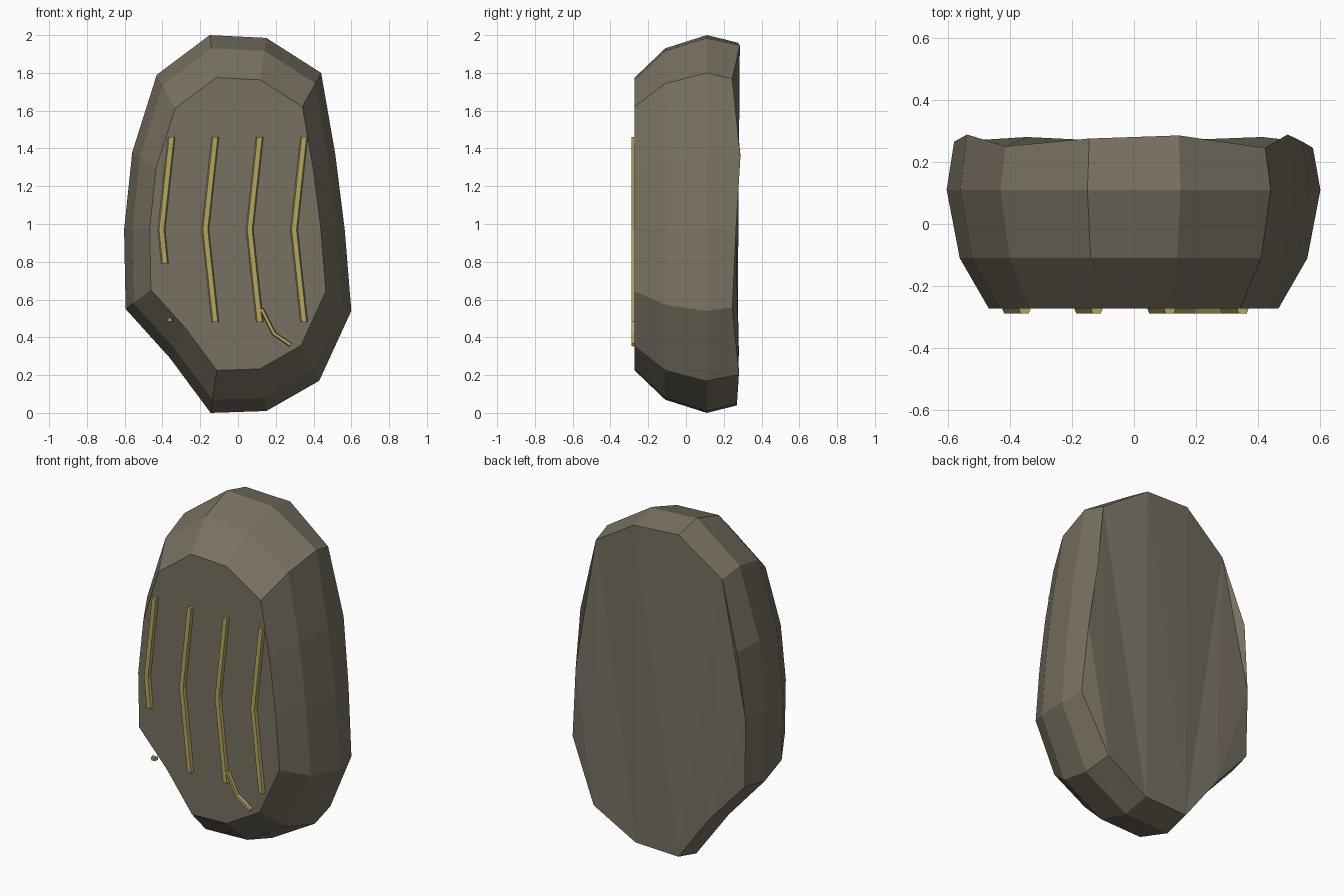
import bpy, bmesh
from mathutils import Vector

if "Cube" in bpy.data.objects:
    bpy.data.objects.remove(bpy.data.objects["Cube"])


def material(name, rgb):
    m = bpy.data.materials.new(name)
    m.diffuse_color = (*rgb, 1)
    m.use_nodes = True
    m.node_tree.nodes["Principled BSDF"].inputs["Base Color"].default_value = m.diffuse_color
    return m


STONE = material("grey brown stone", (0.19, 0.165, 0.122))
GOLD = material("dull gold", (0.46, 0.375, 0.12))


def finish(bm, name, mat):
    bmesh.ops.recalc_face_normals(bm, faces=bm.faces)
    me = bpy.data.meshes.new(name)
    bm.to_mesh(me)
    bm.free()
    me.materials.append(mat)
    ob = bpy.data.objects.new(name, me)
    bpy.context.collection.objects.link(ob)
    return ob


# Stone slab: one outline (x, z, y of the uneven back rim), scaled through four layers
outline = [(-0.15, 2.0, .275), (0.15, 1.985, .285), (0.44, 1.80, .245), (0.515, 1.37, .288),
           (0.565, 0.97, .265), (0.60, 0.54, .245), (0.43, 0.17, .28), (0.15, 0.01, .27),
           (-0.145, 0.0, .27), (-0.36, 0.29, .28), (-0.595, 0.55, .262), (-0.603, 0.97, .265),
           (-0.56, 1.38, .288), (-0.43, 1.79, .25)]
layers = [(-0.272, 0.775), (-0.11, 0.93), (0.11, 1.0), (None, 0.96)]

bm = bmesh.new()
rings = [[bm.verts.new((x * s, yb if y is None else y, 1 + (z - 1) * s))
          for x, z, yb in outline] for y, s in layers]
n = len(outline)
for a, b in zip(rings, rings[1:]):
    for i in range(n):
        j = (i + 1) % n
        bm.faces.new((a[i], a[j], b[j], b[i]))
bm.faces.new(rings[0])
back = bm.faces.new(rings[-1])
bmesh.ops.triangulate(bm, faces=[back])
finish(bm, "stone_slab", STONE)


# Raised gold strip with bevelled sides, following a path of (x, z) points
def strip(name, path, width, horizontal=True):
    bm = bmesh.new()
    pts = [Vector(p) for p in path]
    sections = []
    for i, p in enumerate(pts):
        d = (pts[min(i + 1, len(pts) - 1)] - pts[max(i - 1, 0)]).normalized()
        side = Vector((1, 0)) if horizontal else Vector((-d.y, d.x))
        ring = []
        for k, y in ((-.5, -0.262), (.5, -0.262), (.28, -0.288), (-.28, -0.288)):
            q = p + side * width * k
            ring.append(bm.verts.new((q.x, y, q.y)))
        sections.append(ring)
    for a, b in zip(sections, sections[1:]):
        for i in range(4):
            j = (i + 1) % 4
            bm.faces.new((a[i], a[j], b[j], b[i]))
    bm.faces.new(sections[0])
    bm.faces.new(sections[-1])
    finish(bm, name, GOLD)


for i, x in enumerate((-0.352, -0.12, 0.115, 0.35)):
    # The leftmost strip is broken off short
    end = (x - 0.035, 0.79) if i == 0 else (x, 0.48)
    strip(f"gold_strip_{i + 1}", [(x, 1.46), (x - 0.053, 0.97), end], 0.046)

# Broken tip of the left strip and the small crack branch
strip("gold_strip_tip", [(-0.362, 0.503), (-0.36, 0.485)], 0.035)
strip("gold_branch", [(0.125, 0.55), (0.19, 0.42), (0.28, 0.36)], 0.027, False)
